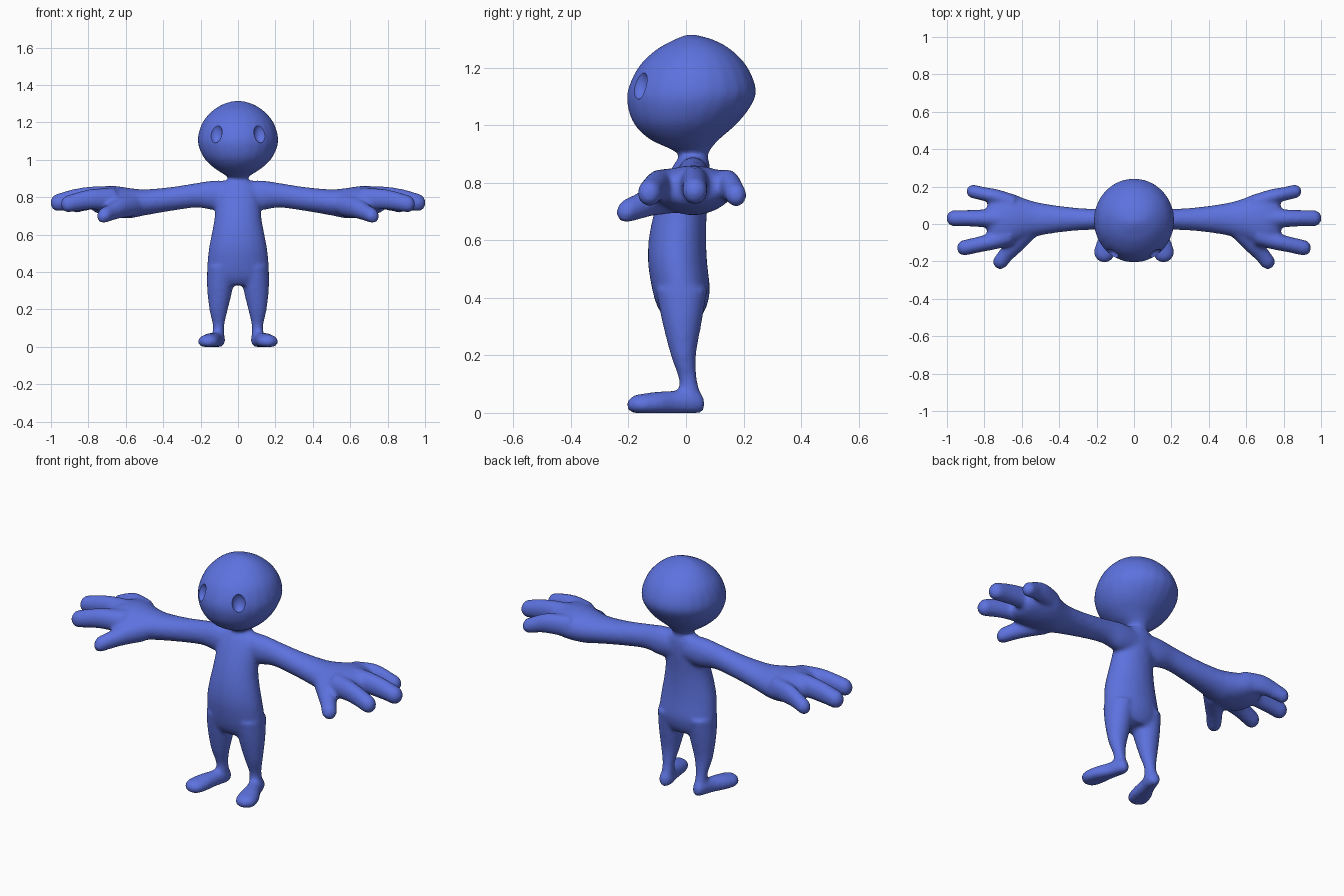
import bpy, bmesh, math
from mathutils import Vector

SEG = 24
blue = bpy.data.materials.new("soft blue")
blue.diffuse_color = (0.11, 0.17, 0.74, 1)


def spline(a, b, c, d, t):
    return 0.5 * (2 * b + (c - a) * t + (2 * a - 5 * b + 4 * c - d) * t * t
                  + (3 * b - a - 3 * c + d) * t ** 3)


def loft(bm, stations, round_end=False):
    """Smooth tube through (x, y, z, half width, half height) stations."""
    st = [tuple(s) for s in stations]
    axis = (Vector(st[-1][:3]) - Vector(st[0][:3])).normalized()
    if abs(axis.z) > 0.8:                      # upright parts use x / y rings
        u, v = Vector((1, 0, 0)), Vector((0, 1, 0))
    else:                                      # lying parts use side / z rings
        u, v = axis.cross(Vector((0, 0, 1))).normalized(), Vector((0, 0, 1))
    path = []
    for i in range(len(st) - 1):
        q = [st[max(i - 1, 0)], st[i], st[i + 1], st[min(i + 2, len(st) - 1)]]
        for k in range(4):
            path.append([spline(*(p[j] for p in q), k / 4) for j in range(5)])
    path.append(list(st[-1]))
    if round_end:                              # hemispherical tip
        x, y, z, a, b = st[-1]
        for k in range(1, 6):
            ang = k / 5 * math.radians(84)
            c = Vector((x, y, z)) + axis * a * math.sin(ang)
            path.append([*c, a * math.cos(ang), b * math.cos(ang)])
    rings = []
    for x, y, z, a, b in path:
        ring = []
        for s in range(SEG):
            t = 2 * math.pi * s / SEG
            p = Vector((x, y, z)) + u * a * math.cos(t) + v * b * math.sin(t)
            p.z = max(p.z, 0.0)
            ring.append(bm.verts.new(p))
        rings.append(ring)
    for r, q in zip(rings, rings[1:]):
        for s in range(SEG):
            n = (s + 1) % SEG
            bm.faces.new((r[s], r[n], q[n], q[s]))
    bm.faces.new(rings[0][::-1])
    bm.faces.new(rings[-1])


def make_object(name, bm):
    bmesh.ops.recalc_face_normals(bm, faces=bm.faces)
    me = bpy.data.meshes.new(name)
    bm.to_mesh(me)
    bm.free()
    me.materials.append(blue)
    ob = bpy.data.objects.new(name, me)
    bpy.context.collection.objects.link(ob)
    return ob


def upright(rows):
    """(z, half x, y front, y back) -> loft stations."""
    return [(0, (f + b) / 2, z, hx, (b - f) / 2) for z, hx, f, b in rows]


bm = bmesh.new()

# head with tapered chin, and neck
loft(bm, upright([
    (0.84, 0.06, -0.03, 0.08), (0.89, 0.048, -0.022, 0.076),
    (0.915, 0.065, -0.05, 0.085), (0.95, 0.12, -0.125, 0.115),
    (1.00, 0.175, -0.178, 0.172), (1.06, 0.207, -0.202, 0.222),
    (1.12, 0.215, -0.203, 0.244), (1.20, 0.19, -0.167, 0.215),
    (1.26, 0.139, -0.107, 0.16), (1.295, 0.085, -0.045, 0.10),
    (1.31, 0.04, -0.01, 0.05), (1.316, 0.008, 0.012, 0.028)]))

# torso
loft(bm, upright([
    (0.33, 0.12, -0.075, 0.05), (0.37, 0.162, -0.10, 0.072),
    (0.43, 0.165, -0.118, 0.083), (0.52, 0.157, -0.132, 0.074),
    (0.60, 0.142, -0.13, 0.07), (0.68, 0.127, -0.115, 0.072),
    (0.76, 0.12, -0.09, 0.08), (0.83, 0.115, -0.06, 0.085),
    (0.875, 0.09, -0.035, 0.08), (0.892, 0.06, -0.015, 0.07)]))

for m in (1, -1):
    def limb(stations, round_end=False):
        loft(bm, [(m * s[0], *s[1:]) for s in stations], round_end)

    # leg
    limb([(0.09, -0.015, 0.43, 0.075, 0.09), (0.096, -0.014, 0.32, 0.07, 0.07),
          (0.104, -0.009, 0.20, 0.05, 0.044), (0.104, 0.006, 0.12, 0.032, 0.032),
          (0.104, 0.012, 0.07, 0.032, 0.036), (0.104, 0.012, 0.02, 0.03, 0.034)])
    # foot
    limb([(0.098, 0.062, 0.03, 0.012, 0.02), (0.10, 0.05, 0.034, 0.03, 0.036),
          (0.107, 0.015, 0.038, 0.038, 0.046), (0.124, -0.04, 0.034, 0.04, 0.044),
          (0.144, -0.10, 0.031, 0.053, 0.043), (0.158, -0.15, 0.028, 0.057, 0.039)],
         True)
    # arm and palm
    limb([(0.0, 0.025, 0.815, 0.055, 0.07), (0.12, 0.025, 0.81, 0.06, 0.08),
          (0.22, 0.025, 0.81, 0.056, 0.066), (0.36, 0.026, 0.79, 0.066, 0.064),
          (0.50, 0.026, 0.772, 0.087, 0.07), (0.58, 0.025, 0.768, 0.11, 0.081),
          (0.66, 0.025, 0.776, 0.14, 0.084), (0.72, 0.02, 0.78, 0.14, 0.076),
          (0.765, 0.02, 0.78, 0.115, 0.06), (0.785, 0.02, 0.78, 0.08, 0.04)])
    # fingers
    limb([(0.64, 0.115, 0.785, 0.04, 0.06), (0.74, 0.147, 0.79, 0.04, 0.056),
          (0.80, 0.16, 0.78, 0.037, 0.05), (0.86, 0.174, 0.758, 0.037, 0.042)], True)
    limb([(0.66, 0.03, 0.79, 0.06, 0.07), (0.78, 0.03, 0.798, 0.05, 0.06),
          (0.88, 0.031, 0.788, 0.044, 0.055), (0.96, 0.031, 0.772, 0.044, 0.048)], True)
    limb([(0.66, -0.06, 0.785, 0.055, 0.065), (0.76, -0.093, 0.79, 0.046, 0.056),
          (0.83, -0.11, 0.782, 0.042, 0.052), (0.906, -0.127, 0.765, 0.042, 0.047)], True)
    # thumb
    limb([(0.57, -0.03, 0.76, 0.06, 0.065), (0.64, -0.115, 0.74, 0.048, 0.055),
          (0.685, -0.165, 0.718, 0.042, 0.046), (0.715, -0.203, 0.704, 0.04, 0.042)], True)

body = make_object("body", bm)

# eye socket cutters
bm = bmesh.new()
for x in (0.12, -0.12):
    geo = bmesh.ops.create_uvsphere(bm, u_segments=20, v_segments=12, radius=1)
    for vert in geo["verts"]:
        c = vert.co
        vert.co = (x + c.x * 0.037, -0.165 + c.y * 0.035, 1.143 + c.z * 0.053)
sockets = make_object("eye_socket_cutter", bm)
sockets.hide_render = True
sockets.hide_viewport = True

# fuse the parts into one skin, soften the joints, cut the sockets
skin = body.modifiers.new("skin", "REMESH")
skin.mode = "VOXEL"
skin.voxel_size = 0.01
soft = body.modifiers.new("soften", "SMOOTH")
soft.factor = 0.5
soft.iterations = 10
cut = body.modifiers.new("sockets", "BOOLEAN")
cut.operation = "DIFFERENCE"
cut.solver = "EXACT"
cut.object = sockets

bpy.context.view_layer.objects.active = body
body.select_set(True)
for name in ("skin", "soften", "sockets"):
    bpy.ops.object.modifier_apply(modifier=name)
bpy.data.objects.remove(sockets)
body.data.materials.clear()
body.data.materials.append(blue)
for p in body.data.polygons:
    p.material_index = 0
bpy.ops.object.shade_smooth_by_angle(angle=math.radians(40))
